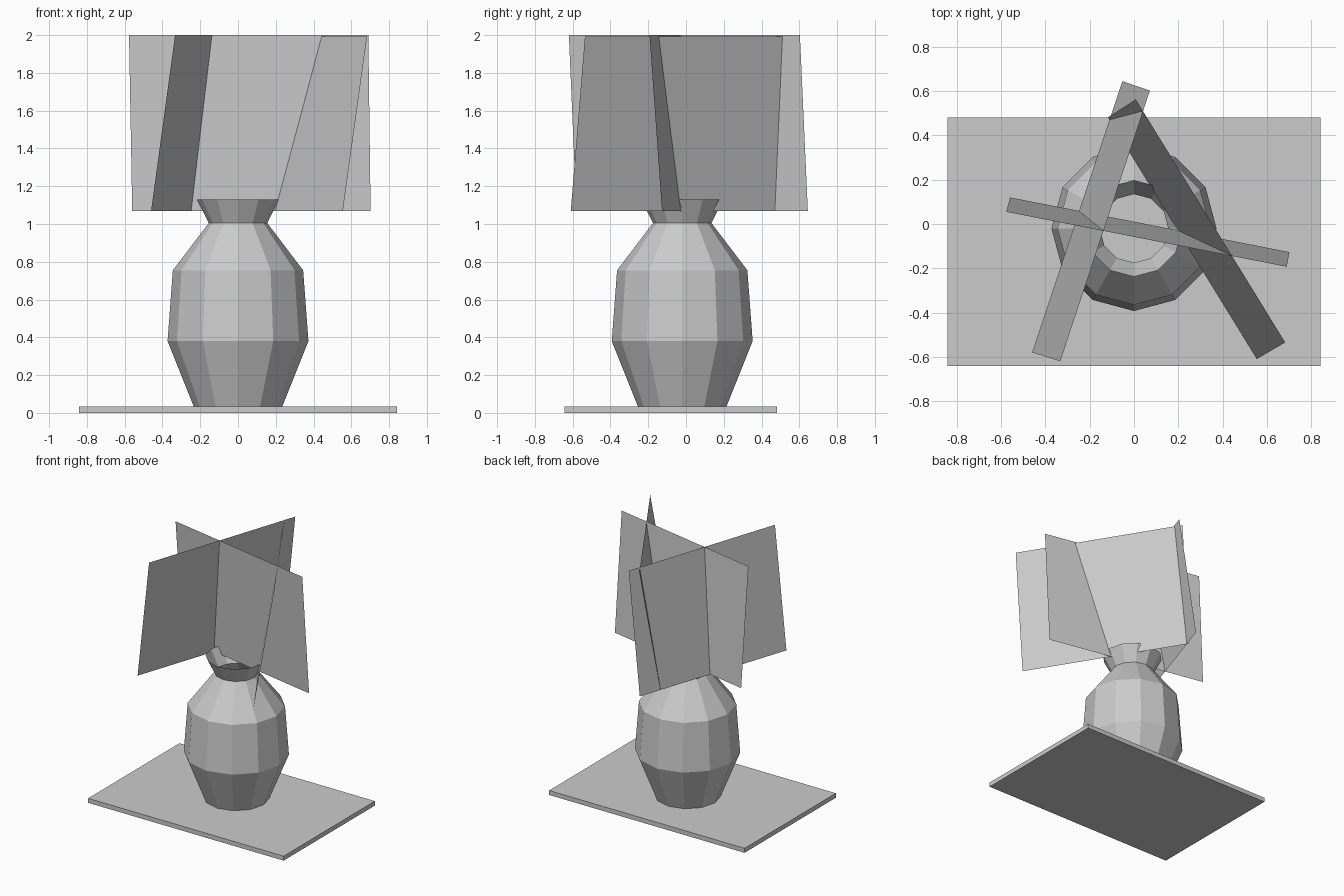
import bpy, bmesh, math

if "Cube" in bpy.data.objects:
    bpy.data.objects.remove(bpy.data.objects["Cube"])

grey = bpy.data.materials.new("plain grey")
grey.diffuse_color = (0.6, 0.6, 0.6, 1)
grey.use_nodes = True
grey.node_tree.nodes["Principled BSDF"].inputs["Base Color"].default_value = grey.diffuse_color


def add_object(name, bm):
    mesh = bpy.data.meshes.new(name)
    bm.to_mesh(mesh)
    bm.free()
    mesh.materials.append(grey)
    obj = bpy.data.objects.new(name, mesh)
    bpy.context.collection.objects.link(obj)
    return obj


def sheet(name, bottom, top, z0, z1):
    """Flat leaning panel between a bottom line and a top line."""
    bm = bmesh.new()
    pts = [(*bottom[0], z0), (*bottom[1], z0), (*top[1], z1), (*top[0], z1)]
    bm.faces.new([bm.verts.new(p) for p in pts])
    return add_object(name, bm)


# Base slab
bm = bmesh.new()
bmesh.ops.create_cube(bm, size=1)
for v in bm.verts:
    v.co = (v.co.x * 1.686, v.co.y * 1.124 - 0.08, (v.co.z + 0.5) * 0.035)
add_object("base", bm)

# Twelve-sided vase with an open flared mouth
profile = [(0.235, 0.035), (0.373, 0.38), (0.345, 0.755), (0.155, 1.005), (0.218, 1.13)]
SIDES = 12
bm = bmesh.new()
rings = []
for r, z in profile:
    rings.append([bm.verts.new((r * math.cos(2 * math.pi * i / SIDES),
                                r * math.sin(2 * math.pi * i / SIDES) - 0.02, z))
                  for i in range(SIDES)])
for low, high in zip(rings, rings[1:]):
    for i in range(SIDES):
        j = (i + 1) % SIDES
        bm.faces.new((low[i], low[j], high[j], high[i]))
bm.faces.new(rings[0][::-1])
add_object("vase", bm)

# Three crossing panels standing in the mouth
sheet("left_panel", [(-0.46, -0.58), (-0.053, 0.645)], [(-0.333, -0.62), (0.072, 0.603)], 1.07, 2.0)
sheet("cross_panel", [(-0.56, 0.12), (0.702, -0.127)], [(-0.577, 0.055), (0.69, -0.193)], 1.07, 2.0)
sheet("right_panel", [(0.555, -0.61), (-0.118, 0.482)], [(0.683, -0.535), (0.008, 0.563)], 1.07, 1.992)
